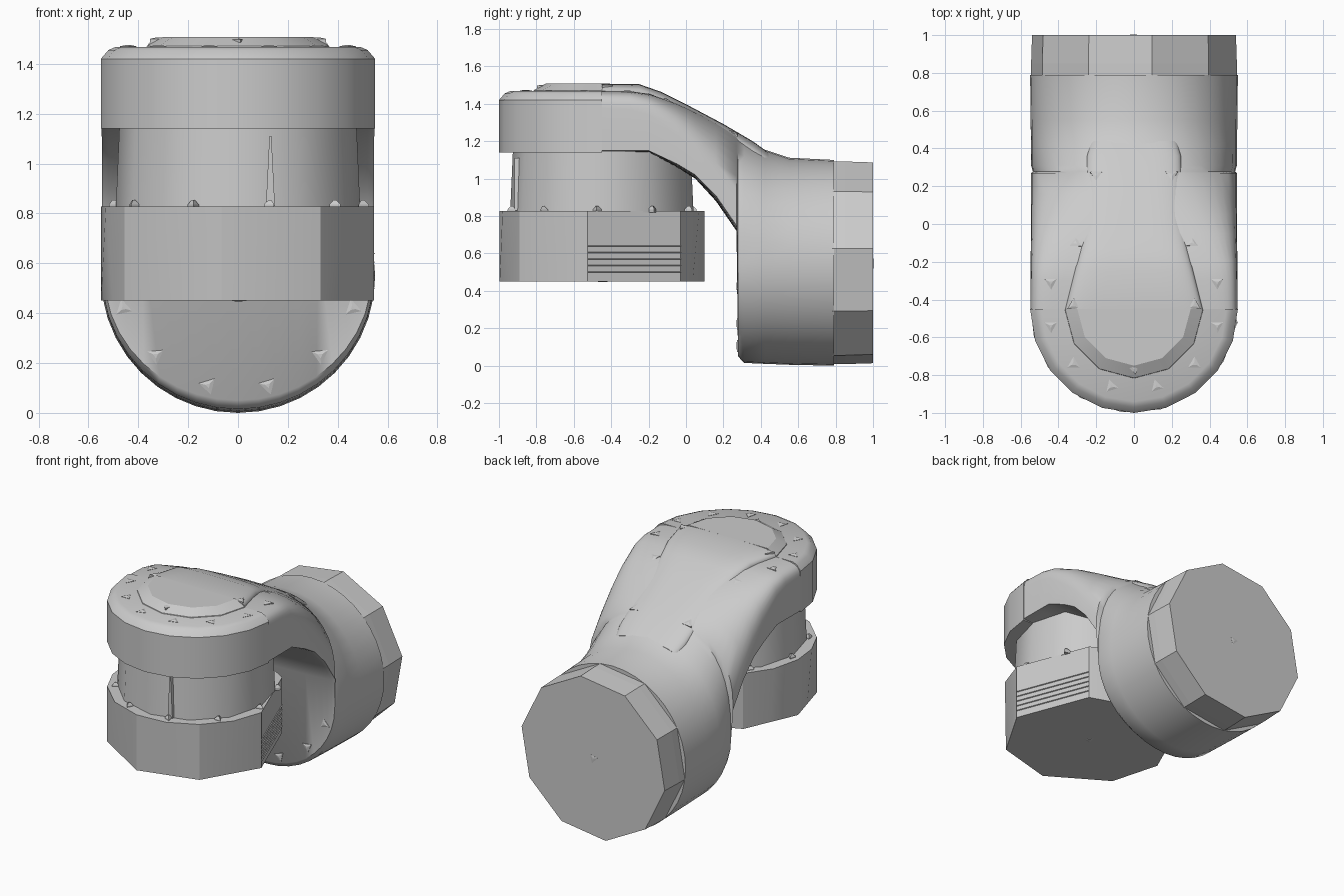
import bpy, bmesh
from math import sin, cos, pi, radians, copysign
from mathutils import Vector

cube = bpy.data.objects.get("Cube")
if cube:
    bpy.data.objects.remove(cube)

GREY = bpy.data.materials.new("casting grey")
GREY.use_nodes = True
GREY.diffuse_color = (0.6, 0.6, 0.6, 1)
GREY.node_tree.nodes["Principled BSDF"].inputs["Base Color"].default_value = GREY.diffuse_color
HUB_Y = -0.45      # vertical joint axis
AXIS_Z = 0.55      # horizontal joint axis


def loft(name, rings, smooth=35):
    """Skin a list of equally long point rings and cap both ends."""
    bm = bmesh.new()
    loops = [[bm.verts.new(p) for p in ring] for ring in rings]
    n = len(loops[0])
    for a, b in zip(loops, loops[1:]):
        for i in range(n):
            j = (i + 1) % n
            bm.faces.new((a[i], a[j], b[j], b[i]))
    bm.faces.new(loops[0])
    bm.faces.new(loops[-1])
    bmesh.ops.recalc_face_normals(bm, faces=bm.faces)
    mesh = bpy.data.meshes.new(name)
    bm.to_mesh(mesh)
    bm.free()
    mesh.materials.append(GREY)
    obj = bpy.data.objects.new(name, mesh)
    bpy.context.collection.objects.link(obj)
    if smooth:
        bpy.ops.object.select_all(action='DESELECT')
        obj.select_set(True)
        bpy.context.view_layer.objects.active = obj
        bpy.ops.object.shade_smooth_by_angle(angle=radians(smooth))


def even(n, start=0):
    return [start + 360 * i / n for i in range(n)]


def front_half(n):
    return [180 + 180 * i / n for i in range(n + 1)]


def upright(r, z, angles):
    return [Vector((r * cos(radians(a)), HUB_Y + r * sin(radians(a)), z)) for a in angles]


def level(r, y, angles):
    return [(r * cos(radians(a)), y, AXIS_Z + r * sin(radians(a))) for a in angles]


def section(y, top, middle, bottom, width, power, n=40):
    """Cross-section: round below the middle, squarer above for a high power."""
    ring = []
    for i in range(n):
        c, s = cos(2 * pi * i / n), sin(2 * pi * i / n)
        p = power if s > 0 else 2
        x = copysign(abs(c) ** (2 / p), c) * width
        z = copysign(abs(s) ** (2 / p), s)
        ring.append((x, y, middle + z * (top - middle if s > 0 else middle - bottom)))
    return ring


# Rounded front of the upper joint head, with a bevelled rim
loft("upper_head", [upright(r, z, front_half(10)) for r, z in
                    ((0.55, 1.14), (0.55, 1.42), (0.52, 1.455), (0.49, 1.468))])

# Elbow that runs from the head down into the rear housing
loft("elbow_housing", [section(*s) for s in (
    (HUB_Y, 1.468, 1.15, 1.14, 0.549, 11), (-0.3, 1.468, 1.15, 1.14, 0.548, 10),
    (-0.2, 1.455, 1.15, 1.14, 0.547, 8), (-0.05, 1.405, 1.08, 1.06, 0.546, 5),
    (0.05, 1.36, 1.02, 1.0, 0.545, 3.7), (0.16, 1.305, 0.91, 0.88, 0.545, 2.9),
    (0.27, 1.247, 0.75, 0.72, 0.545, 2.5), (0.278, 1.243, AXIS_Z, 0.05, 0.535, 2.6),
    (0.31, 1.222, AXIS_Z, 0.015, 0.545, 2.5), (0.42, 1.155, AXIS_Z, 0.01, 0.546, 2.25),
    (0.55, 1.112, AXIS_Z, 0.005, 0.547, 2.05), (0.79, 1.1, AXIS_Z, 0, 0.55, 2))],
    smooth=50)

# Raised pad on the head, fading into the elbow as a tapering spine
loft("head_pad", [upright(r, z, front_half(6)) for r, z in
                  ((0.37, 1.46), (0.365, 1.472), (0.3, 1.508))], smooth=20)
loft("elbow_spine", [section(y, top, top - drop, top - 0.12, width, power)
                     for y, top, drop, width, power in (
    (HUB_Y, 1.508, 0.07, 0.365, 5), (-0.25, 1.505, 0.07, 0.315, 4.5),
    (-0.13, 1.463, 0.07, 0.285, 4), (0.0, 1.398, 0.07, 0.26, 3.5),
    (0.2, 1.292, 0.07, 0.255, 3), (0.36, 1.198, 0.07, 0.25, 3),
    (0.44, 1.14, 0.07, 0.23, 3))])

# Rear end cap, faceted
cap_angles = even(10, 8)
loft("rear_cap", [level(r, y, cap_angles) for r, y in
                  ((0.55, 0.78), (0.55, 0.85), (0.545, 1.0))], smooth=0)

# Joint neck
loft("joint_neck", [upright(r, z, even(12, -90)) for r, z in
                    ((0.49, 0.82), (0.475, 1.16))])

# Lower flange: faceted foot, rounder shoulder, one flat side for the slots
corners = [-97, -53, -8, 50, 92, 135, 177, 214]
foot, shoulder = [], []
for i, a in enumerate(corners):
    b = corners[i + 1] if i < 7 else corners[0] + 360
    p, q = upright(0.55, 0.45, [a, b])
    mid = (p + q) / 2
    foot += [p, mid]
    rise = Vector((0, 0, 0.378))
    crest = mid + rise if a == -8 else upright(0.55, 0.828, [(a + b) / 2])[0]
    shoulder += [p + rise, crest]
loft("lower_flange", [foot, shoulder], smooth=30)


def fastener(name, place, normal, r=0.038, height=0.007, turn=0):
    """Small three-sided fastener lying on a surface."""
    n = Vector(normal).normalized()
    u = n.orthogonal().normalized()
    v = n.cross(u)
    c = Vector(place)
    rings = []
    for size, lift in ((r, -0.01), (r, height * 0.3), (r * 0.3, height)):
        rings.append([c + n * lift + (u * cos(a) + v * sin(a)) * size
                      for a in (turn + 2 * pi * k / 3 for k in range(3))])
    loft(name, rings, smooth=0)


# Fasteners round the head rim, the pad and the spine
up = Vector((0, 0, 1))
for side in (-1, 1):
    for x, y, z in ((0.44, -0.31, 1.465), (0.44, -0.54, 1.468), (0.32, -0.74, 1.468),
                    (0.12, -0.86, 1.468), (0.32, -0.43, 1.498)):
        fastener("head_fastener", (side * x, y, z), up, turn=x * 9)
    for x, y, z in ((0.31, -0.1, 1.417), (0.2, 0.26, 1.242)):
        fastener("spine_fastener", (side * x, y, z), (side * 0.15, 0.5, 1), turn=x * 9)
    # Fasteners on the front face of the housing
    for x, z in ((0.46, 0.42), (0.33, 0.23), (0.12, 0.11)):
        fastener("housing_fastener", (side * x, 0.276, z), (0, -1, 0), turn=x * 9)
fastener("head_fastener", (0, -0.76, 1.495), up)

# Bolts standing between the neck and the flange
for a in even(10, -75):
    fastener("neck_bolt", upright(0.5, 0.828, [a])[0], up, r=0.026, height=0.025, turn=a)

# Drive marks in the middle of the rear and bottom faces
fastener("rear_mark", (0, 1.0, AXIS_Z), (0, 1, 0), r=0.035, height=0.003)
fastener("bottom_mark", (0, HUB_Y, 0.45), (0, 0, -1), r=0.035, height=0.003)

# Cooling fins along the flat flange side
a, b = upright(0.55, 0, [-8, 50])
along = (b - a).normalized()
out = Vector((along.y, -along.x, 0))
for k in range(5):
    z = 0.5 + 0.035 * k
    ends = [[p + out * d + up * (z + h) for d, h in
             ((-0.01, -0.008), (0.006, 0), (-0.01, 0.008))] for p in (a, b)]
    loft("cooling_fin", ends, smooth=0)

# Slim tapering rib on the front of the neck
rib = [[(0.13 + dx * w, -0.91 + dy, z) for dx, dy in
        ((-1, 0.03), (1, 0.03), (1, -0.008), (-1, -0.008))]
       for z, w in ((0.83, 0.018), (1.11, 0.004))]
loft("neck_rib", rib, smooth=0)
